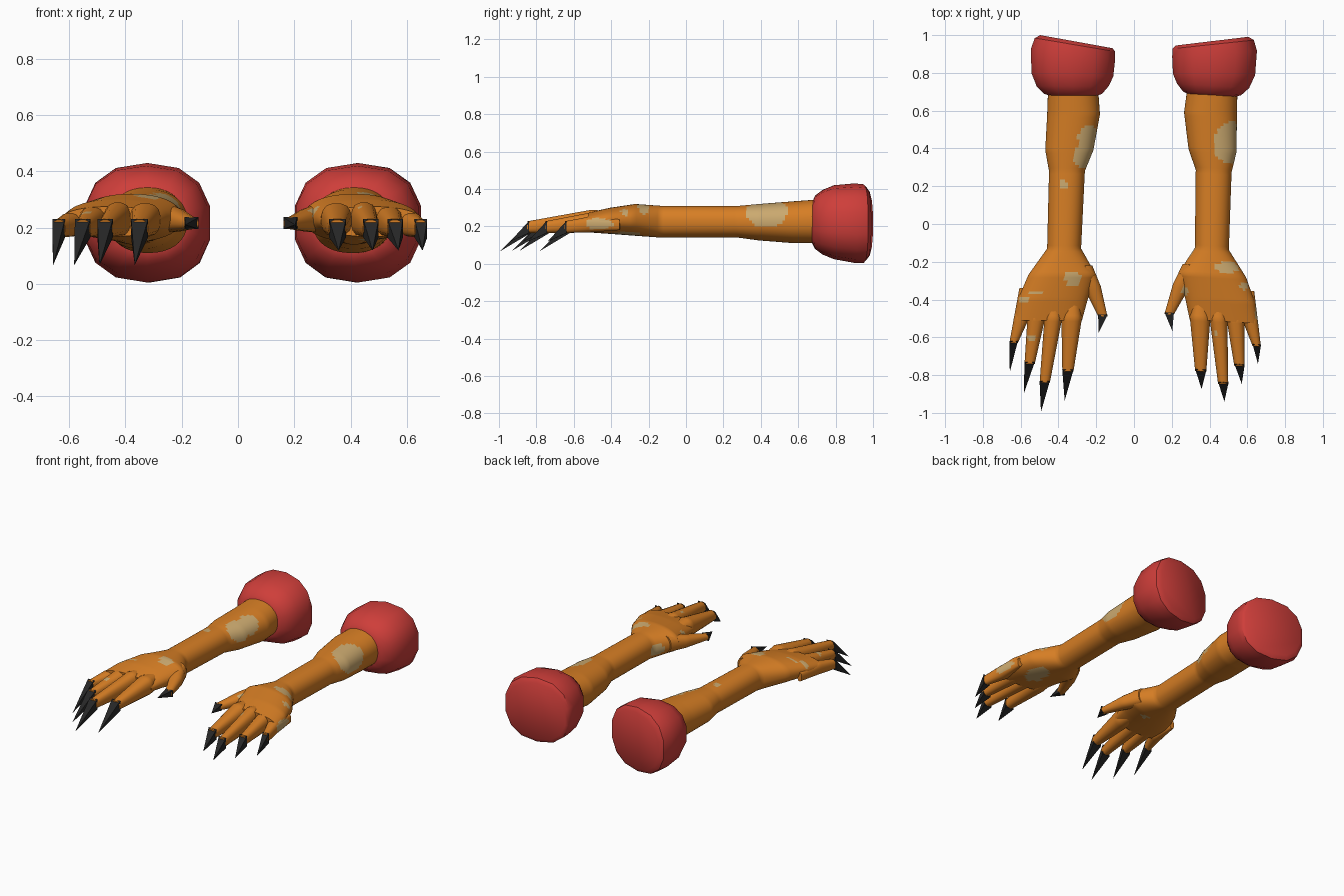
import bpy, bmesh, math
from mathutils import Vector

cube = bpy.data.objects.get("Cube")
if cube:
    bpy.data.objects.remove(cube, do_unlink=True)


def material(name, rgb):
    mat = bpy.data.materials.new(name)
    mat.use_nodes = True
    mat.diffuse_color = (*rgb, 1)
    mat.node_tree.nodes["Principled BSDF"].inputs["Base Color"].default_value = (*rgb, 1)
    return mat


ORANGE = material("orange_skin", (0.68, 0.21, 0.018))
TAN = material("tan_patch", (0.6, 0.4, 0.16))
RED = material("red_sleeve", (0.62, 0.048, 0.042))
BLACK = material("black_claw", (0.02, 0.02, 0.02))


def place(side, x, y, z):
    """Right arm stays as given; left arm is mirrored and turned slightly."""
    if side == "right":
        return Vector((x, y, z))
    return Vector((-x + 0.05 + 0.06 * y, y + 0.06 * (x + 0.35), z))


def refine(sections, step):
    """Add evenly spaced in-between sections along y."""
    result = [sections[0]]
    for a, b in zip(sections, sections[1:]):
        n = max(1, round(abs(b[0] - a[0]) / step))
        for i in range(1, n + 1):
            result.append([p + (q - p) * i / n for p, q in zip(a, b)])
    return result


def loft(name, side, sections, sides, power, mats, patches=(), slant=None, smooth=40):
    """Skin rings given as (y, x min, x max, z min, z max)."""
    bm = bmesh.new()
    rings = []
    for y, x0, x1, z0, z1 in sections:
        ring = []
        for i in range(sides):
            a = 2 * math.pi * (i + 0.5) / sides
            c, s = math.cos(a), math.sin(a)
            u = math.copysign(abs(c) ** power, c)
            v = math.copysign(abs(s) ** power, s)
            x = (x0 + x1) / 2 + u * (x1 - x0) / 2
            z = (z0 + z1) / 2 + v * (z1 - z0) / 2
            yy = y + (slant(x, y) if slant else 0)
            ring.append(bm.verts.new(place(side, x, yy, z)))
        rings.append(ring)
    for a, b in zip(rings, rings[1:]):
        for i in range(sides):
            j = (i + 1) % sides
            bm.faces.new((a[i], a[j], b[j], b[i]))
    bm.faces.new(rings[0])
    bm.faces.new(rings[-1])
    bmesh.ops.remove_doubles(bm, verts=bm.verts, dist=0.0001)
    bmesh.ops.recalc_face_normals(bm, faces=bm.faces)
    # Faces inside a patch ellipsoid take the second material
    for f in bm.faces:
        c = f.calc_center_median()
        for centre, radii in patches:
            if sum(((c[k] - centre[k]) / radii[k]) ** 2 for k in range(3)) < 1:
                f.material_index = 1
    mesh = bpy.data.meshes.new(name)
    bm.to_mesh(mesh)
    bm.free()
    for m in mats:
        mesh.materials.append(m)
    obj = bpy.data.objects.new(name, mesh)
    bpy.context.collection.objects.link(obj)
    if smooth:
        bpy.ops.object.select_all(action="DESELECT")
        obj.select_set(True)
        bpy.context.view_layer.objects.active = obj
        bpy.ops.object.shade_smooth_by_angle(angle=math.radians(smooth))
    return obj


# Forearm, wrist and palm
ARM = [
    (0.72, -0.455, -0.19, 0.11, 0.345),
    (0.58, -0.46, -0.18, 0.11, 0.335),
    (0.39, -0.47, -0.215, 0.125, 0.32),
    (0.28, -0.45, -0.26, 0.14, 0.31),
    (-0.13, -0.46, -0.28, 0.14, 0.31),
    (-0.27, -0.56, -0.2, 0.15, 0.32),
    (-0.4, -0.615, -0.245, 0.16, 0.3),
    (-0.51, -0.635, -0.275, 0.168, 0.275),
]
THUMB = [
    (-0.22, -0.32, -0.22, 0.18, 0.29),
    (-0.33, -0.27, -0.175, 0.185, 0.27),
    (-0.49, -0.19, -0.14, 0.195, 0.235),
]
SLEEVE = [
    (0.675, -0.44, -0.2, 0.11, 0.33),
    (0.69, -0.48, -0.165, 0.08, 0.365),
    (0.73, -0.52, -0.13, 0.05, 0.395),
    (0.79, -0.548, -0.105, 0.025, 0.42),
    (0.9, -0.55, -0.095, 0.005, 0.43),
    (0.95, -0.53, -0.095, 0.005, 0.425),
    (0.968, -0.5, -0.11, 0.03, 0.4),
]
# Fingers: tip y, knuckle x range, tip x range, knuckle top, claw sideways lean
FINGERS = {
    "little": (-0.63, -0.637, -0.555, -0.66, -0.615, 0.258, -0.02),
    "ring": (-0.74, -0.565, -0.47, -0.58, -0.525, 0.28, -0.03),
    "middle": (-0.84, -0.475, -0.38, -0.5, -0.445, 0.295, -0.02),
    "index": (-0.78, -0.385, -0.275, -0.38, -0.32, 0.292, -0.017),
}
# Patches: ellipsoid centre and radii
PATCHES = {
    "right": [
        ((-0.25, 0.36, 0.29), (0.075, 0.07, 0.08)),
        ((-0.24, 0.45, 0.3), (0.06, 0.075, 0.08)),
        ((-0.375, 0.21, 0.31), (0.022, 0.022, 0.03)),
        ((-0.32, -0.29, 0.31), (0.045, 0.042, 0.05)),
        ((-0.52, -0.365, 0.27), (0.04, 0.015, 0.05)),
        ((-0.58, -0.4, 0.25), (0.035, 0.014, 0.05)),
        ((-0.545, -0.605, 0.26), (0.022, 0.014, 0.04)),
        ((-0.34, -0.3, 0.155), (0.025, 0.025, 0.03)),
    ],
    "left": [
        ((0.51, 0.43, 0.28), (0.105, 0.115, 0.09)),
        ((0.495, -0.23, 0.3), (0.075, 0.03, 0.05)),
        ((0.435, -0.575, 0.28), (0.014, 0.014, 0.04)),
        ((0.64, -0.47, 0.215), (0.04, 0.08, 0.03)),
        ((0.58, -0.33, 0.27), (0.03, 0.02, 0.03)),
        ((0.5, -0.34, 0.15), (0.06, 0.1, 0.04)),
        ((0.31, -0.14, 0.22), (0.04, 0.05, 0.04)),
        ((0.28, -0.35, 0.24), (0.03, 0.03, 0.04)),
    ],
}


def claw(name, side, base, lean, reach, drop):
    """Four-sided claw running from a fingertip section to a point."""
    y, x0, x1, z0, z1 = base
    x, z = (x0 + x1) / 2 + lean, (z0 + z1) / 2 - drop
    loft(name, side, [(y + 0.01, x0, x1, z0, z1 + 0.002), (y - reach, x, x, z, z)],
         4, 0, [BLACK], smooth=0)


def sleeve_slant(x, y):
    """Tilt the open end of the sleeve, fading out towards the wrist."""
    return -0.175 * (x + 0.32) * max(0, (y - 0.73) / 0.23)


for side, curl in (("right", 1.0), ("left", 0.6)):
    skin = [ORANGE, TAN]
    spots = PATCHES[side]
    loft(side + "_arm", side, refine(ARM, 0.015), 48, 0.9, skin, spots)
    loft(side + "_sleeve", side, SLEEVE, 14, 0.85, [RED], slant=sleeve_slant)

    loft(side + "_thumb", side, refine(THUMB, 0.015), 16, 0.85, skin, spots)
    claw(side + "_thumb_claw", side, THUMB[-1], -0.022, 0.085, 0.005)

    for finger, (y, x0, x1, t0, t1, top, lean) in FINGERS.items():
        tip = (y, t0, t1, 0.165, 0.228)
        sections = [(-0.34, x0 + 0.03, x1 - 0.02, 0.18, top - 0.02),
                    (-0.5, x0, x1, 0.168, top - 0.005), tip]
        loft(f"{side}_{finger}_finger", side, refine(sections, 0.015), 16, 0.8, skin, spots)
        claw(f"{side}_{finger}_claw", side, tip, lean * curl, 0.155 * curl, 0.13 * curl)
